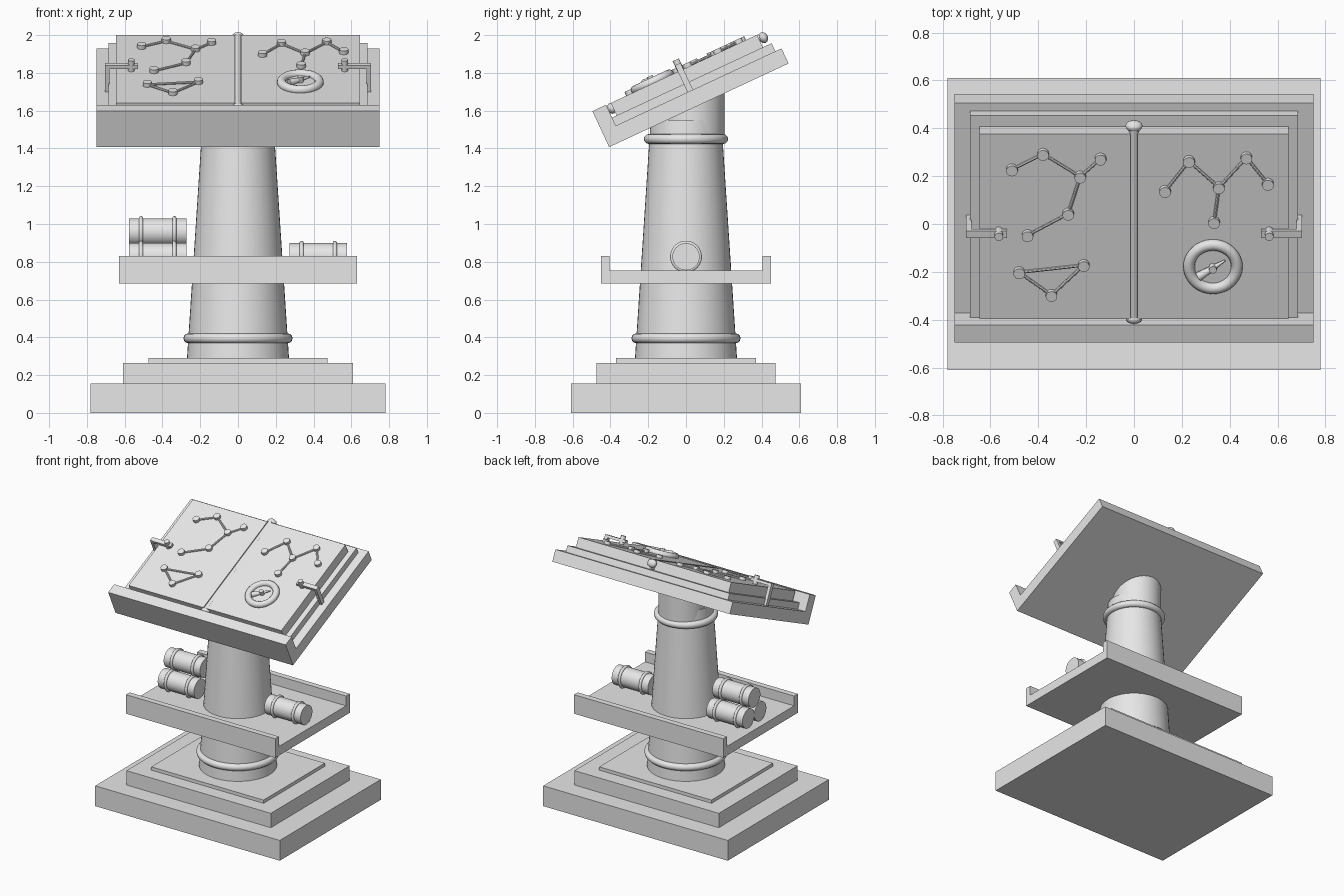
import bpy, bmesh
from math import radians, pi
from mathutils import Matrix, Vector

cube = bpy.data.objects.get("Cube")
if cube:
    bpy.data.objects.remove(cube, do_unlink=True)

stone = bpy.data.materials.new("pale_grey_stone")
stone.use_nodes = True
GREY = (0.8, 0.8, 0.8, 1)
stone.diffuse_color = GREY
stone.node_tree.nodes["Principled BSDF"].inputs["Base Color"].default_value = GREY

WORLD = Matrix.Identity(4)
# Tilted reading board frame: local y runs up the slope, local z is its normal
BOARD = Matrix.Translation((0, -0.407, 1.407)) @ Matrix.Rotation(radians(25), 4, 'X')
PAGE = 0.208


def finish(name, bm, matrix, smooth):
    mesh = bpy.data.meshes.new(name)
    bmesh.ops.recalc_face_normals(bm, faces=bm.faces)
    bm.transform(matrix)
    bm.to_mesh(mesh)
    bm.free()
    obj = bpy.data.objects.new(name, mesh)
    bpy.context.collection.objects.link(obj)
    mesh.materials.append(stone)
    if smooth:
        bpy.ops.object.select_all(action='DESELECT')
        obj.select_set(True)
        bpy.context.view_layer.objects.active = obj
        bpy.ops.object.shade_smooth_by_angle(angle=radians(40))
    return obj


def box(name, lo, hi, matrix=WORLD):
    lo, hi = Vector(lo), Vector(hi)
    bm = bmesh.new()
    place = Matrix.Translation((lo + hi) / 2) @ Matrix.Diagonal((*(hi - lo), 1))
    bmesh.ops.create_cube(bm, size=1, matrix=place)
    return finish(name, bm, matrix, False)


def rod(name, start, end, r1, r2=None, matrix=WORLD, sides=32):
    start, end = Vector(start), Vector(end)
    axis = end - start
    turn = axis.to_track_quat('Z', 'Y').to_matrix().to_4x4()
    bm = bmesh.new()
    bmesh.ops.create_cone(bm, cap_ends=True, segments=sides, radius1=r1,
                          radius2=r1 if r2 is None else r2, depth=axis.length,
                          matrix=Matrix.Translation((start + end) / 2) @ turn)
    return finish(name, bm, matrix, True)


def ring(name, centre, major, minor, matrix=WORLD, turn=WORLD):
    # Sweep a small circle around the z axis
    bm = bmesh.new()
    circle = bmesh.ops.create_circle(
        bm, segments=12, radius=minor,
        matrix=Matrix.Translation((major, 0, 0)) @ Matrix.Rotation(pi / 2, 4, 'X'))
    bmesh.ops.spin(bm, geom=circle["verts"] + bm.edges[:], cent=(0, 0, 0),
                   axis=(0, 0, 1), angle=2 * pi, steps=48, use_merge=True)
    bmesh.ops.remove_doubles(bm, verts=bm.verts, dist=0.0001)
    return finish(name, bm, matrix @ Matrix.Translation(centre) @ turn, True)


def ball(name, centre, size, matrix=WORLD):
    bm = bmesh.new()
    bmesh.ops.create_uvsphere(bm, u_segments=16, v_segments=10, radius=1,
                              matrix=Matrix.Translation(centre) @ Matrix.Diagonal((*size, 1)))
    return finish(name, bm, matrix, True)


# Stepped base
box("base_plinth", (-0.78, -0.61, 0), (0.78, 0.61, 0.155))
box("base_step", (-0.61, -0.475, 0.155), (0.61, 0.475, 0.265))
box("base_plate", (-0.475, -0.37, 0.265), (0.475, 0.37, 0.29))

# Tapered column, neck and collars
rod("column", (0, 0, 0.29), (0, 0, 1.55), 0.27, 0.187, sides=48)
rod("neck", (0, 0.03, 1.45), (0, 0.03, 1.71), 0.175, sides=48)
ring("lower_collar", (0, 0, 0.395), 0.263, 0.026)
ring("upper_collar", (0, 0, 1.45), 0.197, 0.026)

# Shelf with raised front and back rims
box("shelf", (-0.63, -0.45, 0.685), (0.63, 0.45, 0.755))
box("shelf_front_rim", (-0.63, -0.45, 0.755), (0.63, -0.405, 0.83))
box("shelf_back_rim", (-0.63, 0.405, 0.755), (0.63, 0.45, 0.83))


# Rolled scrolls with two bands each
def scroll(name, x, y, z):
    rod(name, (x - 0.153, y, z), (x + 0.153, y, z), 0.072)
    for i, dx in enumerate((-0.088, 0.088)):
        ring(f"{name}_band_{i}", (x + dx, y, z), 0.073, 0.011,
             turn=Matrix.Rotation(pi / 2, 4, 'Y'))


scroll("right_front_scroll", -0.425, -0.072, 0.827)
scroll("right_back_scroll", -0.425, 0.072, 0.827)
scroll("right_top_scroll", -0.425, 0, 0.958)
scroll("left_scroll", 0.425, 0, 0.827)

# Reading board, ledge and book
box("board", (-0.75, 0, 0), (0.75, 1.048, 0.088), BOARD)
box("board_ledge", (-0.75, 0, 0), (0.75, 0.08, 0.21), BOARD)
box("book_cover", (-0.685, 0.08, 0.088), (0.685, 1.012, 0.135), BOARD)
box("right_pages", (-0.645, 0.107, 0.135), (-0.015, 0.961, PAGE), BOARD)
box("left_pages", (0.015, 0.107, 0.135), (0.645, 0.961, PAGE), BOARD)
rod("book_spine", (0, 0.1, 0.187), (0, 0.99, 0.187), 0.02, matrix=BOARD)
for label, u in (("front", 0.1), ("back", 0.985)):
    ball(f"spine_{label}_knob", (0, u, 0.18), (0.036, 0.024, 0.03), BOARD)

# Hooked clasps on both sides
for label, s in (("right", -1), ("left", 1)):
    def span(name, a, b, lo, hi, depth=0.016):
        x0, x1 = sorted((s * a, s * b))
        box(f"{label}_{name}", (x0, 0.515 - depth, lo), (x1, 0.515 + depth, hi), BOARD)
    span("clasp_leg", 0.68, 0.703, 0.088, 0.245)
    span("clasp_arm", 0.53, 0.703, 0.225, 0.245)
    rod(f"{label}_clasp_stud", (s * 0.565, 0.515, 0.205), (s * 0.565, 0.515, 0.27),
        0.018, matrix=BOARD, sides=16)


# Star figures: studs joined by thin bars, given in plan
def on_page(x, y, n):
    return Vector((x, (y + 0.407 + 0.423 * PAGE) / 0.906, n))


def stars(name, points, links):
    for i, p in enumerate(points):
        rod(f"{name}_star_{i}", on_page(*p, PAGE - 0.005), on_page(*p, PAGE + 0.022),
            0.024, matrix=BOARD, sides=16)
    for i, (a, b) in enumerate(links):
        rod(f"{name}_bar_{i}", on_page(*points[a], PAGE + 0.006),
            on_page(*points[b], PAGE + 0.006), 0.007, matrix=BOARD, sides=8)


stars("right_page_upper",
      [(-0.51, 0.23), (-0.38, 0.295), (-0.225, 0.20), (-0.14, 0.275),
       (-0.275, 0.045), (-0.445, -0.045)],
      [(0, 1), (1, 2), (2, 3), (2, 4), (4, 5)])
stars("right_page_lower", [(-0.48, -0.20), (-0.21, -0.17), (-0.345, -0.295)],
      [(0, 1), (1, 2), (2, 0)])
stars("left_page",
      [(0.13, 0.14), (0.23, 0.265), (0.355, 0.155), (0.47, 0.28), (0.56, 0.17),
       (0.335, 0.01)],
      [(0, 1), (1, 2), (2, 3), (3, 4), (2, 5)])

# Compass dial with needle
hub = on_page(0.33, -0.175, PAGE)
ring("compass_ring", hub + Vector((0, 0, 0.008)), 0.1, 0.024, BOARD)
rod("compass_dial", hub, hub + Vector((0, 0, 0.008)), 0.1, matrix=BOARD)
lift = Vector((0, 0, 0.022))
rod("compass_needle", hub + lift - Vector((0.06, 0.04, 0)),
    hub + lift + Vector((0.05, 0.035, 0)), 0.02, 0.004, BOARD, 12)
rod("compass_pin", hub, hub + Vector((0, 0, 0.042)), 0.016, matrix=BOARD, sides=16)
